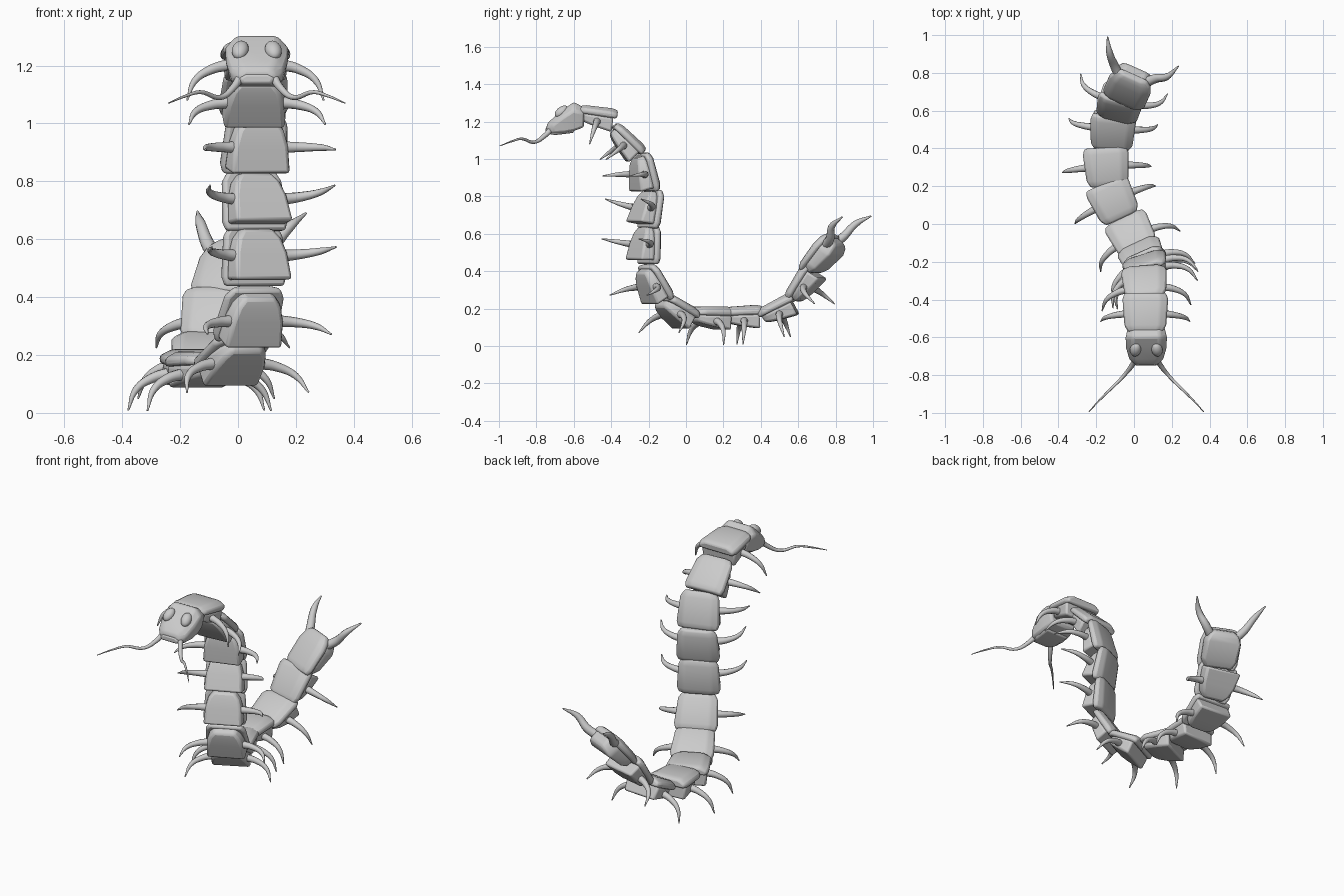
import bpy, bmesh, math
from mathutils import Matrix

if "Cube" in bpy.data.objects:
    bpy.data.objects.remove(bpy.data.objects["Cube"])

grey = bpy.data.materials.new("plain_grey")
grey.use_nodes = True
GREY = (0.6, 0.6, 0.6, 1)
grey.diffuse_color = GREY
grey.node_tree.nodes["Principled BSDF"].inputs["Base Color"].default_value = GREY


def add_object(name, mesh, matrix=None, bevel=0):
    obj = bpy.data.objects.new(name, mesh)
    bpy.context.collection.objects.link(obj)
    if matrix:
        obj.matrix_world = matrix
    if bevel:
        mod = obj.modifiers.new("soft_edges", "BEVEL")
        mod.width, mod.segments, mod.angle_limit = bevel, 2, math.radians(25)
    return obj


def loft_mesh(name, sections):
    """Skin rings along y; section = y, half width, top, shoulder, bottom, bottom taper."""
    bm = bmesh.new()
    rings = []
    for y, w, top, shoulder, bottom, taper in sections:
        half = [(w * taper, bottom), (w, shoulder), (w * 0.65, top)]
        outline = half + [(-x, z) for x, z in reversed(half)]
        rings.append([bm.verts.new((x, y, z)) for x, z in outline])
    for a, b in zip(rings, rings[1:]):
        for i in range(len(a)):
            j = (i + 1) % len(a)
            bm.faces.new((a[i], a[j], b[j], b[i]))
    bm.faces.new(rings[0])
    bm.faces.new(rings[-1])
    bmesh.ops.recalc_face_normals(bm, faces=bm.faces)
    mesh = bpy.data.meshes.new(name)
    bm.to_mesh(mesh)
    bm.free()
    mesh.materials.append(grey)
    mesh.shade_smooth()
    mesh.set_sharp_from_angle(angle=math.radians(35))
    return mesh


def horn_mesh(name, paths, radii):
    """Tapered round tubes along smooth paths."""
    curve = bpy.data.curves.new(name + "_path", "CURVE")
    curve.dimensions = "3D"
    curve.bevel_depth, curve.bevel_resolution, curve.resolution_u = 1, 3, 6
    curve.use_fill_caps = True
    for path in paths:
        spline = curve.splines.new("BEZIER")
        spline.bezier_points.add(len(path) - 1)
        for point, co, radius in zip(spline.bezier_points, path, radii):
            point.co, point.radius = co, radius
            point.handle_left_type = point.handle_right_type = "AUTO"
    helper = bpy.data.objects.new(name + "_helper", curve)
    bpy.context.collection.objects.link(helper)
    bpy.context.view_layer.update()
    deps = bpy.context.evaluated_depsgraph_get()
    mesh = bpy.data.meshes.new_from_object(helper.evaluated_get(deps))
    bpy.data.objects.remove(helper)
    mesh.name = name
    mesh.materials.clear()
    mesh.materials.append(grey)
    mesh.shade_smooth()
    return mesh


def both_sides(path, centre=0):
    return [path, [(2 * centre - x, y, z) for x, y, z in path]]


def frame(centre, yaw, pitch):
    turn = Matrix.Rotation(math.radians(yaw), 4, "Z") @ Matrix.Rotation(math.radians(pitch), 4, "X")
    return Matrix.Translation(centre) @ turn


# Shared parts of a body segment: back plate, belly block, pair of legs
plate = loft_mesh("back_plate", [
    (-0.105, 0.09, -0.008, -0.024, -0.045, 0.97),
    (-0.07, 0.112, 0.001, -0.019, -0.045, 0.97),
    (0.07, 0.122, 0.002, -0.02, -0.05, 0.97),
    (0.103, 0.112, -0.006, -0.025, -0.05, 0.97)])
belly = loft_mesh("belly_block", [
    (-0.093, 0.062, -0.02, -0.04, -0.078, 0.88),
    (-0.06, 0.09, -0.02, -0.045, -0.092, 0.9),
    (-0.01, 0.105, -0.02, -0.047, -0.106, 0.92),
    (0.083, 0.112, -0.02, -0.05, -0.125, 0.95)])
legs = horn_mesh("leg_pair", both_sides([
    (0.085, 0, -0.075), (0.15, -0.005, -0.092), (0.208, -0.014, -0.132), (0.236, -0.026, -0.203)]),
    [0.021, 0.017, 0.012, 0.003])

# The last segment is longer and rounded off at its end
tail_plate = loft_mesh("tail_plate", [
    (-0.105, 0.105, -0.006, -0.024, -0.045, 0.97),
    (-0.07, 0.12, 0.001, -0.02, -0.045, 0.97),
    (0.05, 0.12, 0.002, -0.02, -0.05, 0.97),
    (0.1, 0.105, -0.004, -0.024, -0.05, 0.97),
    (0.13, 0.075, -0.014, -0.03, -0.05, 0.97)])
tail_belly = loft_mesh("tail_belly", [
    (-0.093, 0.085, -0.02, -0.04, -0.08, 0.88),
    (-0.05, 0.105, -0.02, -0.047, -0.1, 0.92),
    (0.06, 0.108, -0.02, -0.05, -0.12, 0.92),
    (0.1, 0.09, -0.02, -0.05, -0.115, 0.9),
    (0.122, 0.065, -0.025, -0.05, -0.1, 0.9)])

# Segments from neck to tail: back centre, yaw, pitch
segments = [
    ((0.06, -0.465, 1.278), 0, -7),
    ((0.055, -0.287, 1.128), 4, -43),
    ((0.05, -0.18, 0.937), 18, -75),
    ((0.04, -0.158, 0.725), 24, -100),
    ((0.04, -0.168, 0.54), 25, -92),
    ((0.03, -0.14, 0.357), 25, -58),
    ((-0.02, -0.04, 0.238), 27, -28),
    ((-0.11, 0.125, 0.21), 25, 0),
    ((-0.145, 0.3, 0.213), 4, 4),
    ((-0.115, 0.47, 0.24), -4, 28),
    ((-0.088, 0.587, 0.355), -13, 58),
    ((-0.045, 0.685, 0.51), -24, 52),
]
for i, (centre, yaw, pitch) in enumerate(segments, 1):
    m = frame(centre, yaw, pitch)
    last = i == len(segments)
    add_object(f"back_plate_{i}", tail_plate if last else plate, m, 0.01)
    add_object(f"belly_block_{i}", tail_belly if last else belly, m, 0.012)
    if not last:
        add_object(f"leg_pair_{i}", legs, m)

# Tail horns
tail_radii = [0.027, 0.024, 0.018, 0.004]
add_object("right_tail_horn", horn_mesh("right_tail_horn", [[
    (-0.06, 0.75, 0.53), (-0.1, 0.83, 0.575), (-0.13, 0.91, 0.655), (-0.14, 0.99, 0.695)]], tail_radii))
add_object("left_tail_horn", horn_mesh("left_tail_horn", [[
    (0.04, 0.74, 0.53), (0.115, 0.77, 0.575), (0.175, 0.78, 0.64), (0.235, 0.835, 0.69)]], tail_radii))

# Head: a wedge with a rounded snout, and a lower lip
HEAD_X = 0.065
head = loft_mesh("head", [
    (-0.745, 0.062, 1.187, 1.172, 1.148, 0.95),
    (-0.715, 0.093, 1.215, 1.18, 1.138, 0.9),
    (-0.655, 0.11, 1.265, 1.225, 1.14, 0.82),
    (-0.6, 0.112, 1.305, 1.26, 1.15, 0.8),
    (-0.545, 0.1, 1.275, 1.245, 1.17, 0.8)])
add_object("head", head, Matrix.Translation((HEAD_X, 0, 0)), 0.012)
lip = loft_mesh("lower_lip", [
    (-0.75, 0.058, 1.17, 1.157, 1.137, 0.85),
    (-0.7, 0.082, 1.172, 1.155, 1.128, 0.85),
    (-0.6, 0.085, 1.17, 1.155, 1.14, 0.85)])
add_object("lower_lip", lip, Matrix.Translation((HEAD_X, 0, 0)), 0.008)

# Eyes
for side, name in ((1, "left_eye"), (-1, "right_eye")):
    bm = bmesh.new()
    bmesh.ops.create_uvsphere(bm, u_segments=20, v_segments=12, radius=1)
    mesh = bpy.data.meshes.new(name)
    bm.to_mesh(mesh)
    bm.free()
    mesh.materials.append(grey)
    mesh.shade_smooth()
    place = frame((HEAD_X + side * 0.057, -0.665, 1.253), side * 12, 38)
    add_object(name, mesh, place @ Matrix.Diagonal((0.029, 0.042, 0.026, 1)))

# Antennae
antennae = horn_mesh("antennae", both_sides([
    (0.12, -0.715, 1.165), (0.145, -0.755, 1.125), (0.19, -0.81, 1.09),
    (0.26, -0.88, 1.108), (0.31, -0.93, 1.095), (0.37, -0.995, 1.07)], HEAD_X),
    [0.016, 0.013, 0.009, 0.007, 0.005, 0.002])
add_object("antennae", antennae)
